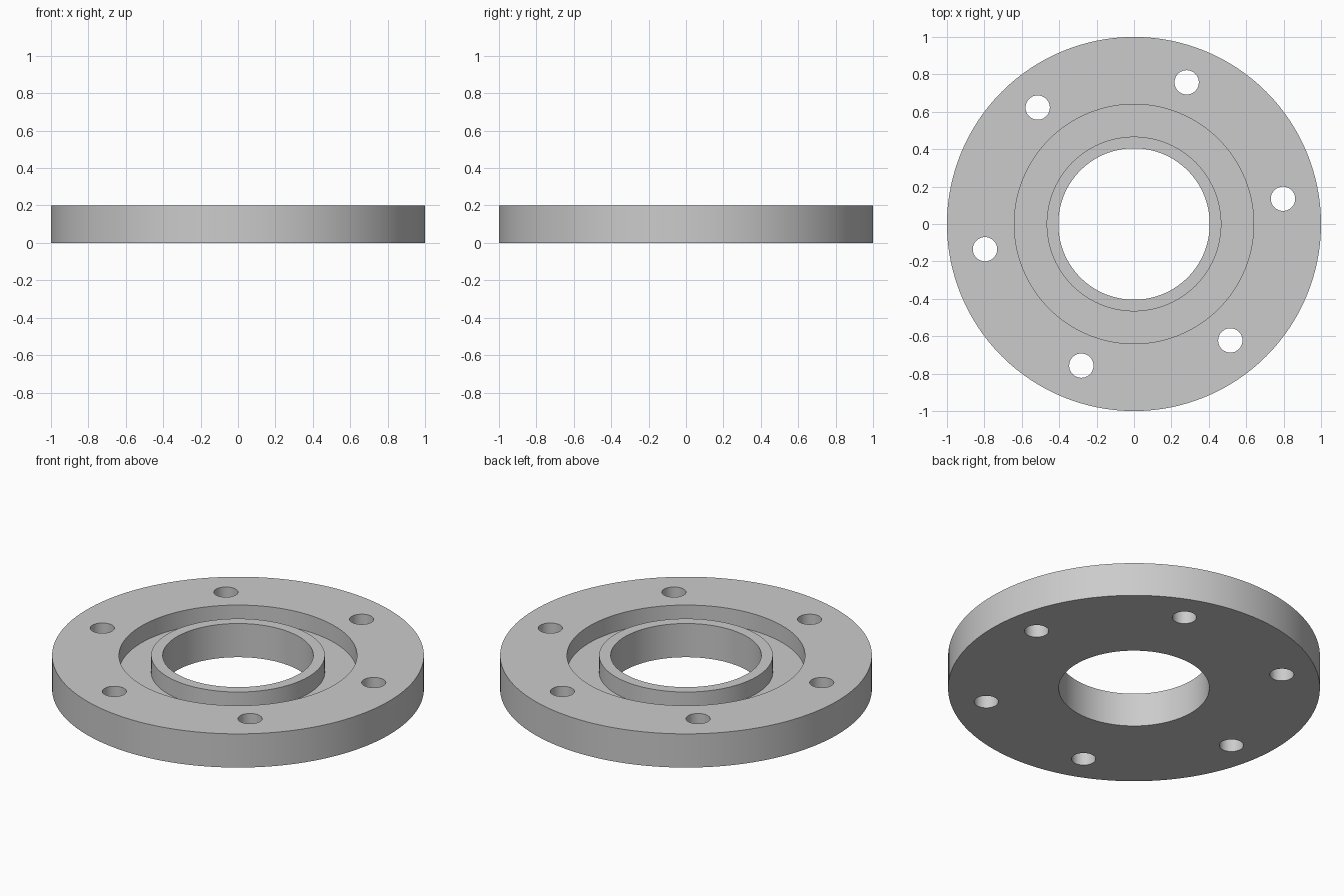
import bpy, bmesh, math
from mathutils import Matrix

if "Cube" in bpy.data.objects:
    bpy.data.objects.remove(bpy.data.objects["Cube"])

SEG = 128
steel = bpy.data.materials.new("light grey")
steel.diffuse_color = (0.6, 0.6, 0.6, 1)
steel.use_nodes = True
steel.node_tree.nodes["Principled BSDF"].inputs["Base Color"].default_value = steel.diffuse_color


def add_object(name, bm):
    bmesh.ops.recalc_face_normals(bm, faces=bm.faces)
    mesh = bpy.data.meshes.new(name)
    bm.to_mesh(mesh)
    bm.free()
    mesh.materials.append(steel)
    obj = bpy.data.objects.new(name, mesh)
    bpy.context.collection.objects.link(obj)
    return obj


def lathe(name, profile):
    """Revolve a closed (radius, z) profile about the z axis."""
    bm = bmesh.new()
    rings = []
    for i in range(SEG):
        a = 2 * math.pi * i / SEG
        rings.append([bm.verts.new((r * math.cos(a), r * math.sin(a), z)) for r, z in profile])
    n = len(profile)
    for i in range(SEG):
        p, q = rings[i], rings[(i + 1) % SEG]
        for j in range(n):
            k = (j + 1) % n
            bm.faces.new((p[j], q[j], q[k], p[k]))
    return add_object(name, bm)


# Flange disc with centre bore, raised inner collar and recessed groove
flange = lathe("flange", [(0.405, 0), (1, 0), (1, 0.2), (0.64, 0.2),
                          (0.64, 0.1), (0.467, 0.1), (0.467, 0.2), (0.405, 0.2)])

# Six bolt hole cutters on a bolt circle
bm = bmesh.new()
for i in range(6):
    a = math.radians(9.6 + 60 * i)
    pos = Matrix.Translation((0.808 * math.cos(a), 0.808 * math.sin(a), 0.1))
    bmesh.ops.create_cone(bm, cap_ends=True, segments=48, radius1=0.065,
                          radius2=0.065, depth=0.4, matrix=pos)
cutter = add_object("bolt_hole_cutter", bm)
cutter.hide_render = True

# Drill the holes
drill = flange.modifiers.new("bolt_holes", 'BOOLEAN')
drill.operation = 'DIFFERENCE'
drill.solver = 'EXACT'
drill.object = cutter
bpy.context.view_layer.objects.active = flange
flange.select_set(True)
bpy.ops.object.modifier_apply(modifier=drill.name)
bpy.data.objects.remove(cutter, do_unlink=True)

# Smooth round walls, crisp rims
bpy.ops.object.shade_smooth_by_angle(angle=math.radians(30))
